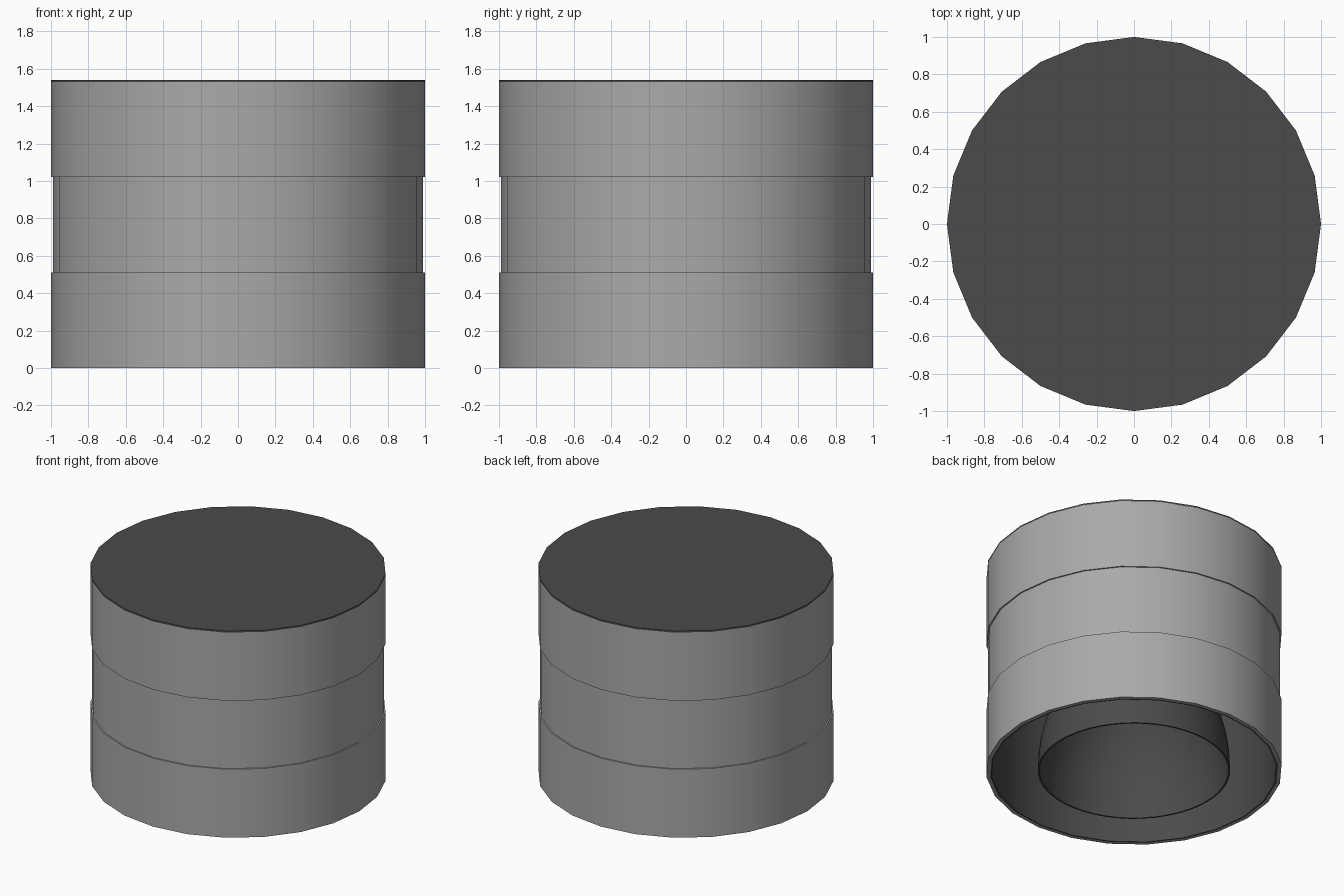
import bpy, bmesh, math

if "Cube" in bpy.data.objects:
    bpy.data.objects.remove(bpy.data.objects["Cube"])


def material(name, value):
    m = bpy.data.materials.new(name)
    m.diffuse_color = (value, value, value, 1)
    m.use_nodes = True
    m.node_tree.nodes["Principled BSDF"].inputs["Base Color"].default_value = m.diffuse_color
    return m


light_grey = material("light grey", 0.40)
dark_grey = material("dark grey", 0.07)


def lathe(name, profile, sides, mat, closed=False):
    """Spin a list of (radius, z) points round the z axis."""
    bm = bmesh.new()
    rings = []
    for r, z in profile:
        if r < 1e-6:
            rings.append([bm.verts.new((0, 0, z))] * sides)
        else:
            rings.append([bm.verts.new((r * math.cos(math.tau * i / sides),
                                        r * math.sin(math.tau * i / sides), z))
                          for i in range(sides)])
    pairs = list(zip(rings, rings[1:]))
    if closed:
        pairs.append((rings[-1], rings[0]))
    for a, b in pairs:
        for i in range(sides):
            j = (i + 1) % sides
            corners = list(dict.fromkeys((a[i], a[j], b[j], b[i])))
            if len(corners) > 2:
                bm.faces.new(corners)
    bmesh.ops.recalc_face_normals(bm, faces=bm.faces)
    mesh = bpy.data.meshes.new(name)
    bm.to_mesh(mesh)
    bm.free()
    mesh.materials.append(mat)
    obj = bpy.data.objects.new(name, mesh)
    bpy.context.collection.objects.link(obj)
    bpy.ops.object.select_all(action='DESELECT')
    obj.select_set(True)
    bpy.context.view_layer.objects.active = obj
    bpy.ops.object.shade_smooth_by_angle(angle=math.radians(35))
    return obj


SIDES = 24
BAND = 0.51

# Three stacked outer bands, the middle one slightly recessed
for i, (name, r) in enumerate((("lower_band", 1.0), ("middle_band", 0.99), ("upper_band", 1.0))):
    z0, z1 = i * BAND, (i + 1) * BAND - (0.002 if i == 2 else 0)
    lathe(name, [(r, z0), (r, z1), (0.975, z1), (0.975, z0)], SIDES, light_grey, True)

# Dark top plate
lathe("top_plate", [(0, 1.525), (1.0, 1.525), (1.0, 1.54), (0, 1.54)], SIDES, dark_grey)

# Dark lining of the hollow underside with its ceiling
lathe("inner_lining", [(0.975, 0.0), (0.965, 0.0), (0.965, 1.02), (0, 1.02),
                       (0, 1.04), (0.975, 1.04)], SIDES, dark_grey, True)

# Bell-shaped nozzle, open at the bottom and narrowing upward
curve = [(0.65 * math.cos(a), 0.95 * math.sin(a))
         for a in (math.radians(72) * k / 10 for k in range(11))]
outer = curve + [(0.2, 1.02)]
inner = [(r - 0.012, z) for r, z in curve] + [(0, 0.905)]
lathe("nozzle_bell", outer[::-1] + inner, 48, dark_grey)
